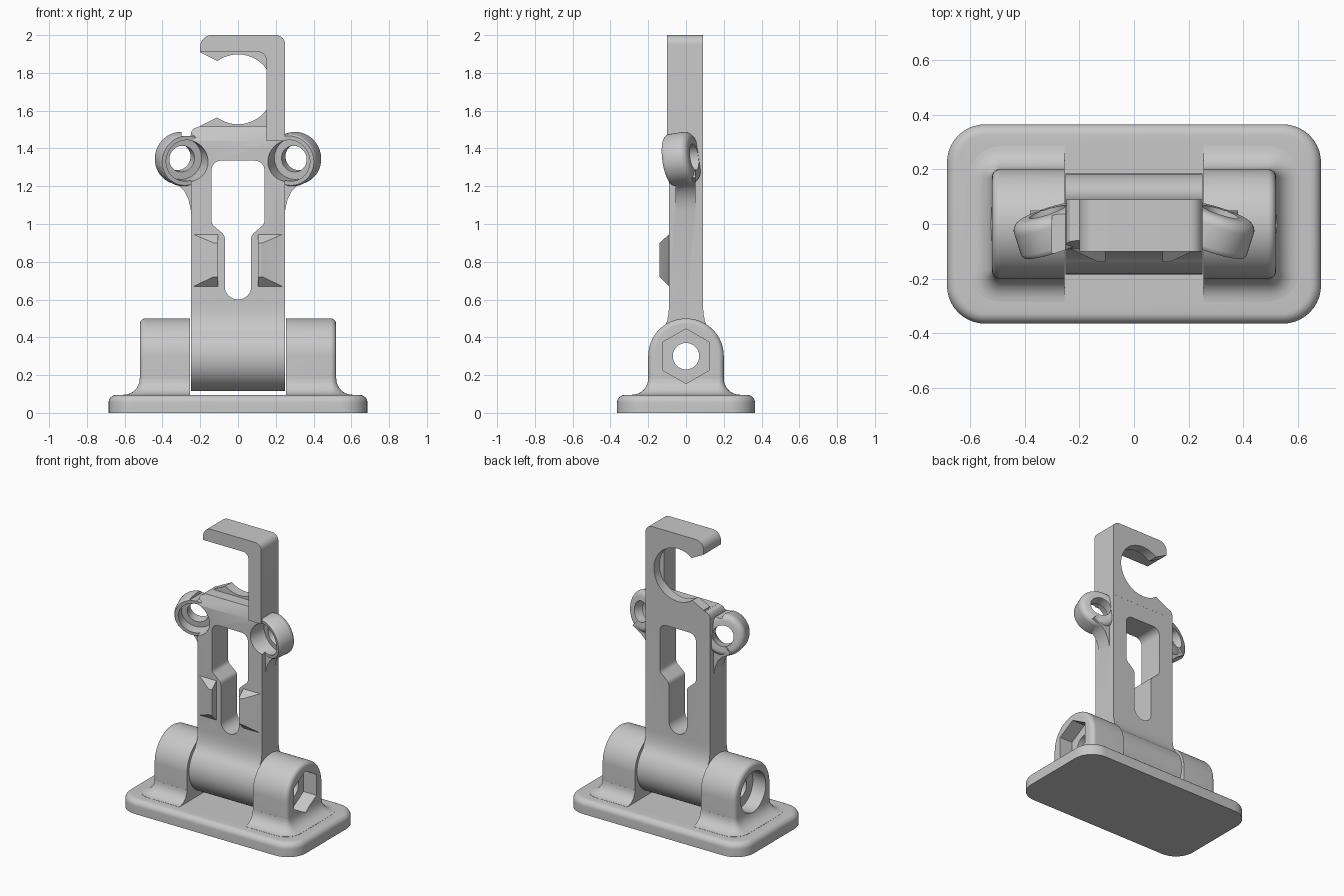
import bpy, bmesh, math
from mathutils import Vector, Matrix

if "Cube" in bpy.data.objects:
    bpy.data.objects.remove(bpy.data.objects["Cube"])

grey = bpy.data.materials.new("matte_grey")
grey.use_nodes = True
colour = (0.58, 0.58, 0.58, 1)
grey.diffuse_color = colour
grey.node_tree.nodes["Principled BSDF"].inputs["Base Color"].default_value = colour


def rounded(corners, steps=10):
    """2D outline from (u, v, radius) corners."""
    out = []
    for i, (u, v, r) in enumerate(corners):
        p = Vector((u, v, 0))
        if not r:
            out.append(p)
            continue
        before, after = corners[i - 1], corners[(i + 1) % len(corners)]
        d1 = (Vector((before[0], before[1], 0)) - p).normalized()
        d2 = (Vector((after[0], after[1], 0)) - p).normalized()
        half = d1.angle(d2) / 2
        centre = p + (d1 + d2).normalized() * r / math.sin(half)
        t = r / math.tan(half)
        a, b = (p + d1 * t - centre).normalized(), (p + d2 * t - centre).normalized()
        out += [centre + a.slerp(b, k / steps) * r for k in range(steps + 1)]
    return out


def loft(name, rings):
    """Skin matching rings of points and cap both ends."""
    bm = bmesh.new()
    loops = [[bm.verts.new(p) for p in ring] for ring in rings]
    n = len(loops[0])
    for lo, hi in zip(loops, loops[1:]):
        for i in range(n):
            j = (i + 1) % n
            bm.faces.new((lo[i], lo[j], hi[j], hi[i]))
    bm.faces.new(loops[0])
    bm.faces.new(loops[-1])
    bmesh.ops.remove_doubles(bm, verts=bm.verts, dist=0.0002)
    bmesh.ops.recalc_face_normals(bm, faces=bm.faces)
    mesh = bpy.data.meshes.new(name)
    bm.to_mesh(mesh)
    bm.free()
    mesh.materials.append(grey)
    obj = bpy.data.objects.new(name, mesh)
    bpy.context.collection.objects.link(obj)
    return obj


def place(outline, axis, h):
    """Put a 2D outline on the plane axis = h."""
    if axis == "x":
        return [Vector((h, p.x, p.y)) for p in outline]
    if axis == "y":
        return [Vector((p.x, h, p.y)) for p in outline]
    return [Vector((p.x, p.y, h)) for p in outline]


def prism(name, corners, axis, a, b):
    outline = rounded(corners)
    return loft(name, [place(outline, axis, a), place(outline, axis, b)])


def rod(name, centre, direction, stations, sides=48):
    """Turned part: (distance, radius) stations along a direction."""
    turn = Vector((0, 0, 1)).rotation_difference(direction).to_matrix().to_4x4()
    frame = Matrix.Translation(centre) @ turn
    angles = [math.tau * i / sides for i in range(sides)]
    return loft(name, [[frame @ Vector((r * math.cos(a), r * math.sin(a), d))
                        for a in angles] for d, r in stations])


def combine(target, others, operation):
    for other in others:
        mod = target.modifiers.new("join", "BOOLEAN")
        mod.operation, mod.solver, mod.object = operation, "EXACT", other
        bpy.context.view_layer.objects.active = target
        bpy.ops.object.modifier_apply(modifier=mod.name)
        bpy.data.objects.remove(other)


def smooth(obj):
    bpy.ops.object.select_all(action="DESELECT")
    obj.select_set(True)
    bpy.context.view_layer.objects.active = obj
    bpy.ops.object.shade_smooth_by_angle(angle=math.radians(30))


X = Vector((1, 0, 0))
PIVOT = Vector((0, 0, 0.3))
quarter = [math.pi / 2 * k / 8 for k in range(9)]

# Base plate with rounded upper rim
def base_ring(inset, z):
    x, y, r = 0.685 - inset, 0.365 - inset, 0.14 - inset
    return place(rounded([(x, y, r), (-x, y, r), (-x, -y, r), (x, -y, r)]), "z", z)

base = loft("base", [base_ring(0, 0)] + [
    base_ring(0.04 * (1 - math.cos(a)), 0.055 + 0.04 * math.sin(a)) for a in quarter])

# Arched ears, each with a flared skirt onto the base
def arch_ring(x, inset):
    w = 0.2 - inset
    return place(rounded([(-w, 0.08, 0), (w, 0.08, 0), (w, 0.3 + w, w - 0.0005),
                          (-w, 0.3 + w, w - 0.0005)], 16), "x", x)

def skirt_ring(s, flare, z):
    x, y, r = 0.52 + flare, 0.2 + flare, 0.03 + flare
    return place(rounded([(s * 0.255, -y, 0), (s * x, -y, r),
                          (s * x, y, r), (s * 0.255, y, 0)]), "z", z)

parts = []
for s in (1, -1):
    parts.append(loft("ear", [arch_ring(s * 0.255, 0)] + [
        arch_ring(s * (0.49 + 0.03 * math.sin(a)), 0.03 * (1 - math.cos(a))) for a in quarter]))
    parts.append(loft("skirt", [skirt_ring(s, 0.085, 0.08)] + [
        skirt_ring(s, 0.085 * (1 - math.sin(a)) + 0.0003, 0.181 - 0.085 * math.cos(a))
        for a in quarter]))
combine(base, parts, "UNION")

# Pivot bore, hexagonal nut pocket and round bolt-head pocket
hexagon = [(0.145 * math.sin(math.tau * k / 6), 0.3 + 0.145 * math.cos(math.tau * k / 6), 0)
           for k in range(6)]
combine(base, [
    rod("bore", PIVOT, X, [(-1, 0.07), (1, 0.07)]),
    prism("nut_pocket", hexagon, "x", 0.42, 0.8),
    rod("bolt_pocket", PIVOT, X, [(-0.8, 0.14), (-0.42, 0.14)])], "DIFFERENCE")
smooth(base)

# Swing arm: barrel flowing into a flat plate with a chamfered shoulder
barrel = [(0.185 * math.sin(a), 0.3 - 0.185 * math.cos(a), 0)
          for a in [math.radians(-140 + 7 * k) for k in range(41)]]
arm = prism("swing_arm", barrel + [(0.1, 0.485, 0), (0.092, 0.53, 0), (0.09, 0.57, 0),
            (0.09, 1.515, 0), (-0.06, 1.515, 0), (-0.09, 1.44, 0),
            (-0.09, 0.57, 0), (-0.092, 0.53, 0), (-0.1, 0.485, 0)], "x", -0.25, 0.25)

# Hook: a flat front layer and a round-mouthed back layer
front_hook = prism("front_hook", [
    (-0.2, 1.91, 0), (0.15, 1.91, 0.04), (0.15, 1.44, 0), (0.25, 1.44, 0),
    (0.25, 2, 0.05), (-0.2, 2, 0.06)], "y", -0.1, 0.03)
back_hook = prism("back_hook", [
    (-0.2, 1.45, 0), (0.25, 1.45, 0), (0.25, 2, 0.05), (-0.2, 2, 0.06)], "y", 0.02, 0.0905)
combine(back_hook, [
    rod("mouth", Vector((0, 0, 1.713)), Vector((0, 1, 0)), [(-1, 0.185), (1, 0.185)], 72),
    prism("mouth_opening", [(-0.3, 1.47, 0), (-0.11, 1.565, 0), (-0.11, 1.863, 0),
                            (-0.3, 1.96, 0)], "y", -1, 1)], "DIFFERENCE")
combine(arm, [back_hook, front_hook], "UNION")

# Tilted side lugs with gussets, and wedge clips on the front
extras, holes = [], []
for s in (1, -1):
    axis = Vector((s * 0.31, 0.94, 0.14)).normalized()
    centre = Vector((s * 0.297, -0.02, 1.345))
    extras.append(rod("lug", centre, axis, [(-0.068, 0.132), (-0.06, 0.138), (-0.05, 0.14)] + [
        (0.028 + 0.04 * math.sin(a), 0.1 + 0.04 * math.cos(a)) for a in quarter]))
    extras.append(prism("gusset", [(s * 0.2, 1.07, 0), (s * 0.249, 1.07, 0), (s * 0.262, 1.13, 0),
                                   (s * 0.285, 1.175, 0), (s * 0.315, 1.205, 0),
                                   (s * 0.38, 1.245, 0), (s * 0.3, 1.34, 0),
                                   (s * 0.2, 1.34, 0)], "y", -0.055, 0.05))
    extras.append(loft("clip", [[Vector((s * x, y, z)) for x, z in (
        (0.105, lo), (wide, lo), (wide, hi), (0.105, hi))]
        for y, wide, lo, hi in ((-0.08, 0.235, 0.67, 0.945), (-0.09, 0.235, 0.67, 0.945),
                                (-0.14, 0.13, 0.72, 0.9))]))
    holes.append(rod("lug_recess", centre, axis, [(-0.3, 0.11), (0.0, 0.11)]))
    holes.append(rod("lug_bore", centre, axis, [(-0.3, 0.07), (0.3, 0.07)]))
combine(arm, extras, "UNION")

# Keyhole slot, pivot bore and softened shoulder corner
slot = [(0.14, 1.335, 0.05), (0.14, 1.0, 0.04), (0.07, 0.94, 0.04), (0.07, 0.6, 0.0695)]
slot += [(-x, z, r) for x, z, r in reversed(slot)]
holes += [
    prism("slot", slot, "y", -1, 1),
    rod("arm_bore", PIVOT, X, [(-1, 0.07), (1, 0.07)]),
    prism("corner", [(-0.3, 1.54, 0), (-0.21, 1.54, 0), (-0.21, 1.514, 0), (-0.235, 1.505, 0),
                     (-0.247, 1.49, 0), (-0.251, 1.465, 0), (-0.3, 1.465, 0)], "y", -0.2, 0.2)]
combine(arm, holes, "DIFFERENCE")
smooth(arm)
